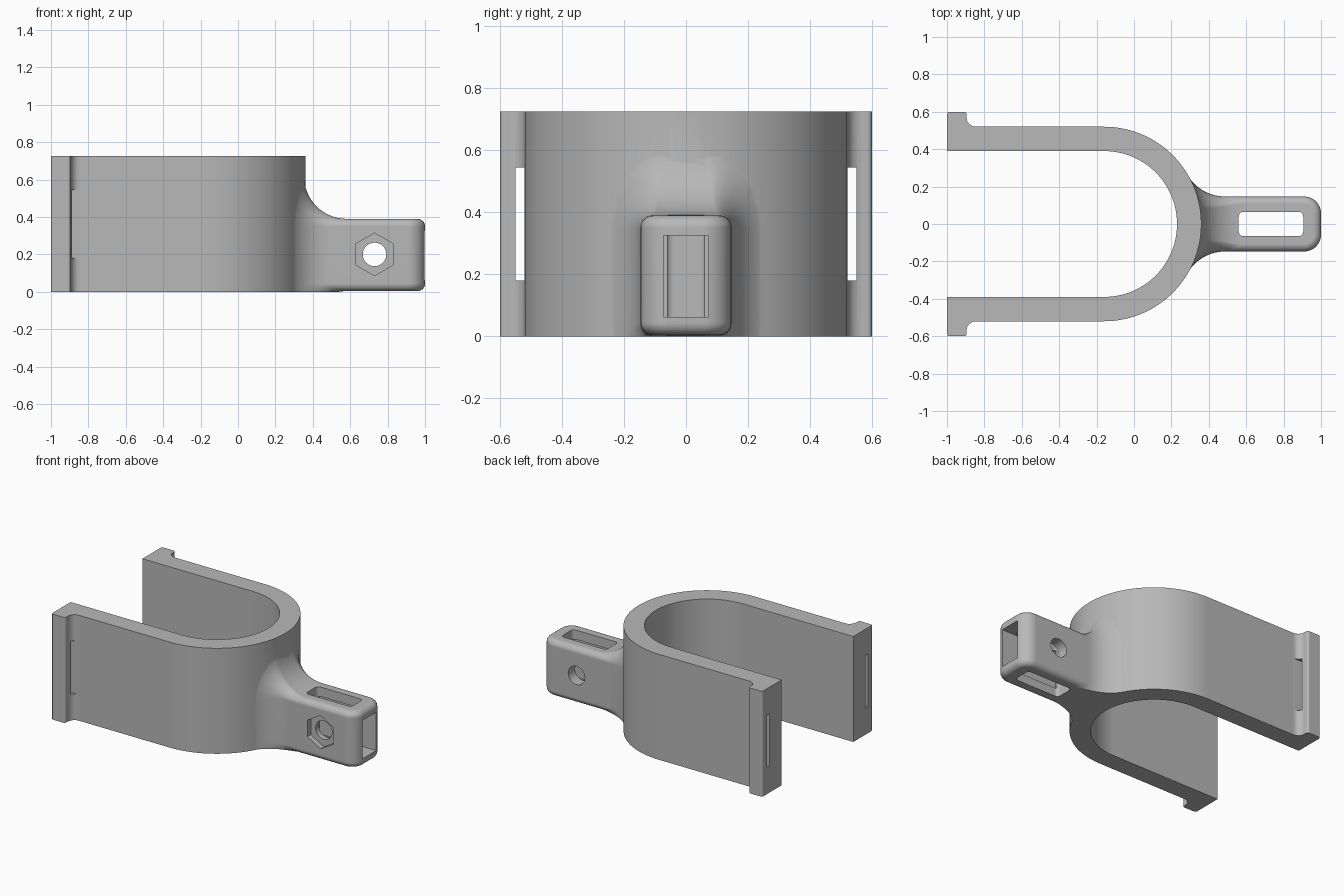
import bpy, bmesh
from math import sin, cos, pi, radians, sqrt
from mathutils import Vector, Matrix

if "Cube" in bpy.data.objects:
    bpy.data.objects.remove(bpy.data.objects["Cube"])

CX, R_OUT, R_IN, HEIGHT = -0.16, 0.52, 0.39, 0.725   # saddle
EDGE, FILLET = 0.04, 0.23                            # arm edge rounding, root fillet


def arc(x, y, r, a0, a1, n=6):
    angles = [radians(a0 + (a1 - a0) * i / n) for i in range(n + 1)]
    return [(x + r * cos(a), y + r * sin(a)) for a in angles]


def finish(name, bm):
    bmesh.ops.recalc_face_normals(bm, faces=bm.faces[:])
    mesh = bpy.data.meshes.new(name)
    bm.to_mesh(mesh)
    bm.free()
    obj = bpy.data.objects.new(name, mesh)
    bpy.context.collection.objects.link(obj)
    return obj


def prism(name, pts, z0, z1, along_y=False):
    """Extrude a plan outline; along_y tips it so the depth runs toward -y."""
    bm = bmesh.new()
    face = bm.faces.new([bm.verts.new((x, y, z0)) for x, y in pts])
    ext = bmesh.ops.extrude_face_region(bm, geom=[face])
    top = [v for v in ext["geom"] if isinstance(v, bmesh.types.BMVert)]
    bmesh.ops.translate(bm, verts=top, vec=(0, 0, z1 - z0))
    if along_y:
        bmesh.ops.rotate(bm, verts=bm.verts[:], matrix=Matrix.Rotation(pi / 2, 3, "X"))
    return finish(name, bm)


def box(name, x0, x1, y0, y1, z0, z1):
    return prism(name, [(x0, y0), (x1, y0), (x1, y1), (x0, y1)], z0, z1)


def apply_modifier(obj, mod):
    bpy.context.view_layer.objects.active = obj
    bpy.ops.object.modifier_apply(modifier=mod.name)


def combine(obj, other, operation="DIFFERENCE"):
    mod = obj.modifiers.new("cut", "BOOLEAN")
    mod.operation, mod.object, mod.solver = operation, other, "EXACT"
    apply_modifier(obj, mod)
    bpy.data.objects.remove(other)


def arm_path(cy, cz, ny, nz):
    """One long line of the arm: from the wall, round the root fillet, to the tip."""
    r = R_OUT - 0.002
    py, pz = cy + EDGE * ny, cz + EDGE * nz
    by, bz = py + FILLET * ny, pz + FILLET * nz
    reach = sqrt((r + FILLET) ** 2 - by ** 2)
    ball = Vector((CX + reach, by, bz))
    k = r / (r + FILLET)
    wall = Vector((CX + reach * k, by * k, bz))
    d0, d1 = wall - ball, Vector((ball.x, py, pz)) - ball
    th = d0.angle(d1)
    path = [Vector((0, wall.y, wall.z))]
    for i in range(15):
        t = i / 14
        path.append(ball + (d0 * sin((1 - t) * th) + d1 * sin(t * th)) / sin(th))
    side = 1 if cy > 0 else -1
    turn = 0.05 + EDGE * abs(ny)
    for i in range(9):
        a = pi / 2 * i / 8
        path.append(Vector((0.91 + turn * sin(a), side * (0.057 + turn * cos(a)), pz)))
    return path


def build_arm():
    half = [(0.107, 0.044, *n) for n in arc(0, 0, 1, -90, 0)]
    half += [(0.107, 0.35, *n) for n in arc(0, 0, 1, 0, 90)]
    section = half + [(-cy, cz, -ny, nz) for cy, cz, ny, nz in reversed(half)]
    bm = bmesh.new()
    grid = [[bm.verts.new(p) for p in arm_path(*s)] for s in section]
    n = len(grid)
    for i in range(n):
        a, b = grid[i], grid[(i + 1) % n]
        for j in range(len(a) - 1):
            bm.faces.new((a[j], a[j + 1], b[j + 1], b[j]))
    # close both ends by joining left to right
    for j in (0, -1):
        for i in range(n // 2 - 1):
            bm.faces.new((grid[i][j], grid[i + 1][j], grid[n - 2 - i][j], grid[n - 1 - i][j]))
    return finish("arm", bm)


# saddle outline with end flanges, filled between the legs for now
half = arc(-0.985, 0.585, 0.015, 180, 90) + arc(-0.91, 0.585, 0.015, 90, 0)
half += arc(-0.845, 0.57, 0.05, 180, 270, 8) + arc(CX, 0, R_OUT, 90, 0, 40)
outline = half + [(x, -y) for x, y in reversed(half[:-1])]
clamp = prism("saddle_clamp", outline, -0.3, HEIGHT)
combine(clamp, build_arm(), "UNION")

# bore between the legs, and the flat base
bore = [(-1.2, -R_IN)] + arc(CX, 0, R_IN, -90, 90, 72) + [(-1.2, R_IN)]
combine(clamp, prism("bore", bore, -0.5, 1))
combine(clamp, box("base_trim", -2, 2, -2, 2, -1, 0))

# strap slots through the flanges
for s in (1, -1):
    y0, y1 = sorted((s * 0.521, s * 0.55))
    combine(clamp, box("strap_slot", -1.1, -0.8, y0, y1, 0.18, 0.545))

# arm slot from top to bottom, and the window in the tip
slot = []
for x, y, a in ((0.88, 0.04, 0), (0.585, 0.04, 90), (0.585, -0.04, 180), (0.88, -0.04, 270)):
    slot += arc(x, y, 0.025, a, a + 90)
combine(clamp, prism("arm_slot", slot, -0.2, 0.6))
combine(clamp, box("tip_window", 0.57, 1.1, -0.073, 0.073, 0.062, 0.325))

# cross bolt hole with a hexagonal nut recess in front
combine(clamp, prism("bolt_hole", arc(0.73, 0.2, 0.063, 0, 348.75, 31), -0.3, 0.3, True))
combine(clamp, prism("nut_recess", arc(0.73, 0.2, 0.114, 30, 330, 5), 0.11, 0.3, True))

# single grey finish
grey = bpy.data.materials.new("plain_grey")
grey.use_nodes = True
colour = (0.48, 0.48, 0.48, 1)
grey.diffuse_color = colour
grey.node_tree.nodes["Principled BSDF"].inputs["Base Color"].default_value = colour
clamp.data.materials.clear()
clamp.data.materials.append(grey)
for poly in clamp.data.polygons:
    poly.material_index = 0

# smooth curves, crisp edges
bpy.ops.object.select_all(action="DESELECT")
clamp.select_set(True)
bpy.context.view_layer.objects.active = clamp
bpy.ops.object.shade_smooth_by_angle(angle=radians(30))
weighted = clamp.modifiers.new("even_shading", "WEIGHTED_NORMAL")
weighted.keep_sharp = True
apply_modifier(clamp, weighted)
